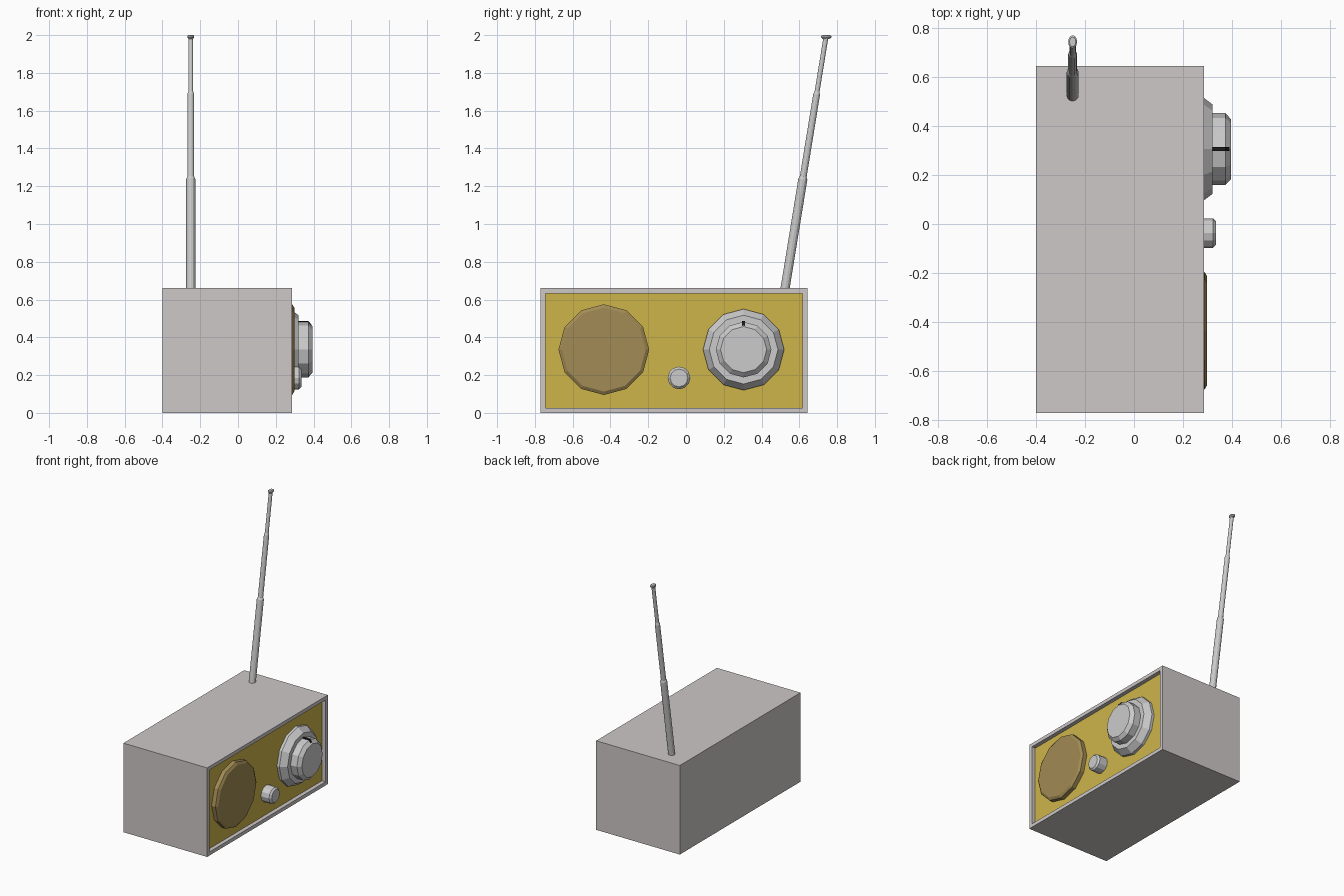
import bpy, bmesh, math
from mathutils import Matrix, Vector

if "Cube" in bpy.data.objects:
    bpy.data.objects.remove(bpy.data.objects["Cube"])


def material(name, rgb):
    m = bpy.data.materials.new(name)
    m.diffuse_color = (*rgb, 1)
    m.use_nodes = True
    m.node_tree.nodes["Principled BSDF"].inputs["Base Color"].default_value = m.diffuse_color
    return m


def finish(name, bm, *mats):
    bmesh.ops.recalc_face_normals(bm, faces=bm.faces)
    me = bpy.data.meshes.new(name)
    bm.to_mesh(me)
    bm.free()
    for m in mats:
        me.materials.append(m)
    ob = bpy.data.objects.new(name, me)
    bpy.context.collection.objects.link(ob)
    return ob


def lathe(name, profile, matrix, sides=12, mats=()):
    """Capped solid of revolution; profile is (radius, height) along local z."""
    bm = bmesh.new()
    rings = []
    for r, h in profile:
        rings.append([bm.verts.new(matrix @ Vector((
            r * math.cos(2 * math.pi * i / sides),
            r * math.sin(2 * math.pi * i / sides), h))) for i in range(sides)])
    for a, b in zip(rings, rings[1:]):
        for i in range(sides):
            j = (i + 1) % sides
            bm.faces.new((a[i], a[j], b[j], b[i]))
    bm.faces.new(rings[0][::-1])
    bm.faces.new(rings[-1])
    return finish(name, bm, *mats)


def facing(y, z):
    """Places a lathe so its axis points out of the panel (+x)."""
    return Matrix.Translation((0, y, z)) @ Matrix.Rotation(math.pi / 2, 4, 'Y')


case_mat = material("case_grey", (0.61, 0.58, 0.57))
panel_mat = material("panel_yellow", (0.62, 0.46, 0.07))
speaker_mat = material("speaker_tan", (0.36, 0.26, 0.09))
mark_mat = material("mark_black", (0.01, 0.01, 0.01))

# Case with the recessed yellow panel on its +x side
bm = bmesh.new()
bmesh.ops.create_cube(bm, size=1, matrix=Matrix.Translation((-0.057, -0.063, 0.33))
                      @ Matrix.Diagonal((0.686, 1.414, 0.66, 1)))
bm.normal_update()
panel = max(bm.faces, key=lambda f: f.calc_center_median().x)
bmesh.ops.inset_region(bm, faces=[panel], thickness=0.038)
bmesh.ops.inset_region(bm, faces=[panel], thickness=0, depth=-0.03)
panel.material_index = 1
finish("case", bm, case_mat, panel_mat)

# Speaker, tuning dial and power button
lathe("speaker", [(0.24, 0.25), (0.24, 0.287), (0.222, 0.298)],
      facing(-0.435, 0.335), mats=[speaker_mat])
lathe("tuning_dial", [(0.215, 0.25), (0.215, 0.276), (0.182, 0.32), (0.147, 0.32),
                      (0.147, 0.372), (0.122, 0.395)], facing(0.305, 0.335))
lathe("power_button", [(0.06, 0.25), (0.06, 0.322), (0.047, 0.335)],
      facing(-0.037, 0.185))

# Pointer mark wrapping over the rim of the dial
bm = bmesh.new()
outline = [(0.318, 0.47), (0.318, 0.486), (0.373, 0.486), (0.39, 0.466), (0.38, 0.455)]
face = bm.faces.new([bm.verts.new((x, 0.297, z)) for x, z in outline])
ext = bmesh.ops.extrude_face_region(bm, geom=[face])
bmesh.ops.translate(bm, vec=(0, 0.016, 0),
                    verts=[v for v in ext["geom"] if isinstance(v, bmesh.types.BMVert)])
finish("dial_pointer", bm, mark_mat)

# Telescopic antenna leaning towards +y
base, tip = Vector((-0.25, 0.523, 0.65)), Vector((-0.25, 0.741, 1.99))
axis = tip - base
lean = Matrix.Translation(base) @ axis.to_track_quat('Z', 'Y').to_matrix().to_4x4()
length = axis.length
lathe("antenna", [(0.024, 0), (0.024, 0.595), (0.018, 0.61), (0.018, 1.05),
                  (0.013, 1.065), (0.013, length)], lean)
lathe("antenna_tip", [(0.012, 1.98), (0.018, 1.988), (0.018, 1.995), (0.013, 2.0)],
      Matrix.Translation((-0.25, 0.742, 0)) @ Matrix.Diagonal((1, 1.5, 1, 1)))
